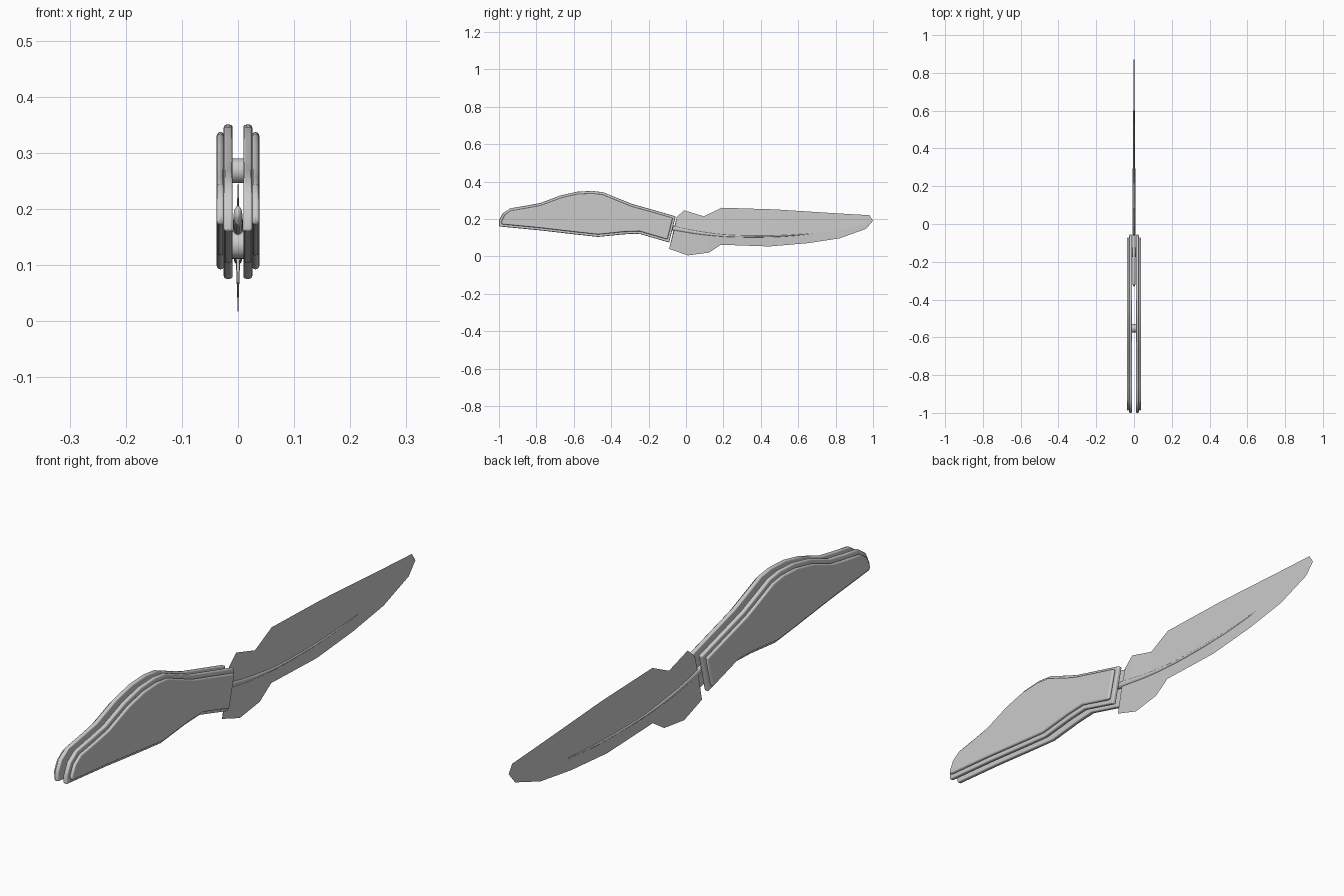
import bpy, bmesh, math
from mathutils import Vector

cube = bpy.data.objects.get("Cube")
if cube:
    bpy.data.objects.remove(cube, do_unlink=True)

grey = bpy.data.materials.new("plain grey")
grey.use_nodes = True
grey.diffuse_color = (0.6, 0.6, 0.6, 1)
grey.node_tree.nodes["Principled BSDF"].inputs["Base Color"].default_value = (0.6, 0.6, 0.6, 1)


def make_object(name, bm, smooth):
    bmesh.ops.recalc_face_normals(bm, faces=bm.faces)
    for f in bm.faces:
        f.smooth = smooth
    mesh = bpy.data.meshes.new(name)
    bm.to_mesh(mesh)
    bm.free()
    mesh.materials.append(grey)
    ob = bpy.data.objects.new(name, mesh)
    bpy.context.collection.objects.link(ob)
    return ob


def inset(points, d):
    """Move a clockwise (y, z) outline inwards by d."""
    out = []
    n = len(points)
    for i in range(n):
        a, b, c = (Vector(points[(i + k) % n]) for k in (-1, 0, 1))
        e1, e2 = (b - a).normalized(), (c - b).normalized()
        n1, n2 = Vector((e1.y, -e1.x)), Vector((e2.y, -e2.x))
        m = (n1 + n2).normalized()
        out.append(tuple(b + m * d / max(m.dot(n1), 0.5)))
    return out


def handle_plates(name, outline, x0, x1, width):
    """Extruded plate with rounded rims, mirrored to the other side."""
    bm = bmesh.new()
    base = bm.faces.new([bm.verts.new((x0, y, z)) for y, z in outline])
    ext = bmesh.ops.extrude_face_region(bm, geom=[base], use_keep_orig=True)
    moved = [v for v in ext["geom"] if isinstance(v, bmesh.types.BMVert)]
    bmesh.ops.translate(bm, verts=moved, vec=(x1 - x0, 0, 0))
    ob = make_object(name, bm, True)
    bev = ob.modifiers.new("rounded rim", "BEVEL")
    bev.width = width
    bev.segments = 3
    bev.limit_method = "ANGLE"
    bev.angle_limit = math.radians(50)
    bev.harden_normals = True
    ob.modifiers.new("other side", "MIRROR")


# Handle: two liners with a smaller scale on the outside of each
outline = [(-1, .16), (-1, .19), (-.98, .23), (-.94, .257), (-.86, .27), (-.78, .285),
           (-.67, .326), (-.58, .346), (-.5, .35), (-.44, .342), (-.35, .305),
           (-.29, .281), (-.055, .214), (-.09, .074), (-.25, .121), (-.33, .118),
           (-.47, .104), (-.59, .117), (-.78, .139)]
handle_plates("handle_liners", outline, .0095, .0255, .005)
handle_plates("handle_scales", inset(outline, .013), .0245, .038, .007)


# Pins that hold the two handle halves together
def pin(name, y, z, r):
    bm = bmesh.new()
    bmesh.ops.create_cone(bm, cap_ends=True, segments=24, radius1=r, radius2=r, depth=.022)
    for v in bm.verts:
        v.co = Vector((v.co.z, v.co.x + y, v.co.y + z))
    ob = make_object(name, bm, True)
    bpy.context.view_layer.objects.active = ob
    ob.select_set(True)
    bpy.ops.object.shade_smooth_by_angle(angle=math.radians(35))
    ob.select_set(False)


pin("spacer_pin", -.552, .268, .022)
pin("pivot_pin", -.15, .136, .025)

# Blade: rows of lower edge, ridge and upper edge points, then half thickness
rows = [(-.09, .04, -.06, .15, -.05, .21, .005),
        (.01, .005, 0, .142, -.01, .246, .005),
        (.123, .02, .11, .12, .096, .214, .004),
        (.187, .062, .19, .11, .19, .26, .004),
        (.444, .053, .45, .107, .476, .251, .003),
        (.647, .07, .647, .12, .68, .238, .002),
        (.82, .096, .82, .14, .84, .228, .0015),
        (.963, .147, .965, .175, .98, .22, .001)]
bm = bmesh.new()
rings = []
for yl, zl, yr, zr, yu, zu, t in rows:
    rings.append([bm.verts.new(p) for p in
                  ((0, yl, zl), (t, yr, zr), (0, yu, zu), (-t, yr, zr))])
for a, b in zip(rings, rings[1:]):
    for i in range(4):
        j = (i + 1) % 4
        bm.faces.new((a[i], a[j], b[j], b[i]))
bm.faces.new(rings[0])
tip = bm.verts.new((0, 1, .19))
for i in range(4):
    bm.faces.new((rings[-1][i], rings[-1][(i + 1) % 4], tip))
make_object("blade", bm, False)

# Quill: tapering oval rod with a domed end, given as y, z, x radius, z radius
path = [(-.33, .19, .002, .004), (-.322, .189, .007, .014), (-.305, .187, .008, .017),
        (-.18, .171, .009, .015), (-.05, .147, .009, .012), (.075, .125, .008, .009),
        (.235, .109, .007, .006), (.45, .107, .0055, .005), (.6, .115, .004, .0035),
        (.73, .128, .0008, .001)]


def spline(p, q, r, s, t):
    return 0.5 * (2 * q + (r - p) * t + (2 * p - 5 * q + 4 * r - s) * t * t
                  + (3 * q - p - 3 * r + s) * t ** 3)


samples = []
for i in range(len(path) - 1):
    p, q, r, s = (Vector(path[min(max(i + k, 0), len(path) - 1)]) for k in (-1, 0, 1, 2))
    samples += [spline(p, q, r, s, k / 4) for k in range(4)]
samples.append(Vector(path[-1]))
bm = bmesh.new()
rings = []
for y, z, rx, rz in samples:
    angles = [math.tau * k / 16 for k in range(16)]
    rings.append([bm.verts.new((rx * math.cos(a), y, z + rz * math.sin(a))) for a in angles])
for a, b in zip(rings, rings[1:]):
    for i in range(16):
        j = (i + 1) % 16
        bm.faces.new((a[i], a[j], b[j], b[i]))
bm.faces.new(rings[0])
bm.faces.new(rings[-1])
make_object("quill", bm, True)
